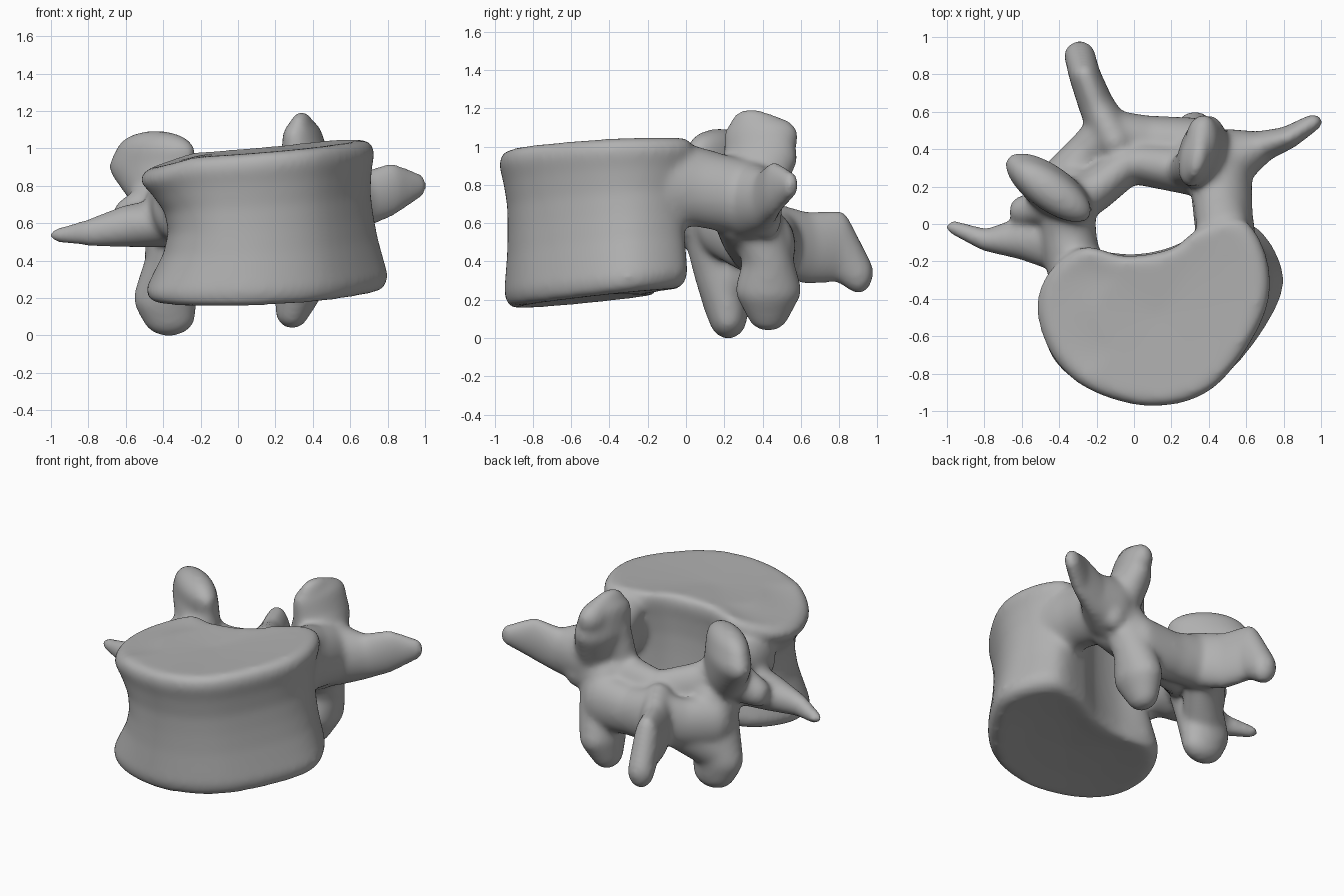
import bpy, bmesh, math
from mathutils import Matrix, Vector

cube = bpy.data.objects.get("Cube")
if cube:
    bpy.data.objects.remove(cube, do_unlink=True)

bone = bpy.data.materials.new("bone_grey")
bone.use_nodes = True
grey = (0.44, 0.44, 0.44, 1)
bone.diffuse_color = grey
bone.node_tree.nodes["Principled BSDF"].inputs["Base Color"].default_value = grey

bm = bmesh.new()


def closed_curve(points, steps=6):
    """Smooth closed loop through the points."""
    pts = [Vector(p) for p in points]
    n, out = len(pts), []
    for i in range(n):
        a, b, c, d = (pts[(i + k) % n] for k in (-1, 0, 1, 2))
        for s in range(steps):
            t = s / steps
            out.append(b + (c - a) * t / 2 + (a * 2 - b * 5 + c * 4 - d) * t**2 / 2
                       + (b * 3 - a - c * 3 + d) * t**3 / 2)
    return out


def limb(nodes, turn=0):
    """Chain of ellipsoids (centre, radii), each pair wrapped in a hull."""
    rot = Matrix.Rotation(math.radians(turn), 4, 'Z')
    for pair in zip(nodes, nodes[1:]):
        part = bmesh.new()
        for centre, radii in pair:
            m = Matrix.Translation(centre) @ rot @ Matrix.Diagonal((*radii, 1))
            bmesh.ops.create_uvsphere(part, u_segments=24, v_segments=14, radius=1, matrix=m)
        points = [v.co.copy() for v in part.verts]
        part.free()
        verts = [bm.verts.new(p) for p in points]
        hull = bmesh.ops.convex_hull(bm, input=verts)
        spare = {g for g in hull["geom_interior"] + hull["geom_unused"]
                 if isinstance(g, bmesh.types.BMVert)}
        bmesh.ops.delete(bm, geom=list(spare), context='VERTS')


# vertebral body: upper and lower outlines lofted through a waisted profile
upper = closed_curve([(.58, .03), (.71, -.2), (.69, -.5), (.44, -.87), (.12, -.98), (-.22, -.9),
                      (-.43, -.73), (-.53, -.48), (-.48, -.27), (-.28, -.12), (-.05, -.17),
                      (.2, -.13), (.35, -.02)])
lower = closed_curve([(.65, -.01), (.81, -.27), (.72, -.53), (.46, -.83), (.12, -.945), (-.22, -.89),
                      (-.44, -.73), (-.5, -.5), (-.43, -.28), (-.28, -.15), (0, -.16),
                      (.2, -.12), (.4, -.03)])
mid = Vector((.13, -.48))
profile = [(.03, .02), (.02, .5), (0, .9), (.03, .97), (.1, 1), (.2, .98), (.35, .95), (.5, .935),
           (.65, .93), (.8, .96), (.91, 1), (.97, .98), (1, .91), (.99, .5), (.98, .02)]
rings = []
for t, size in profile:
    ring = []
    for lo, up in zip(lower, upper):
        p = mid + (lo.lerp(up, t) - mid) * size
        p.x += .27 * max(0, -.1 - p.x) * math.sin(math.pi * t) ** 2
        bottom = .195 + .1 * (p.y + .5) + .03 * p.x
        top = .985 + .08 * p.x + .04 * (p.y + .5) - .25 * max(0, -.25 - p.x)
        ring.append(bm.verts.new((p.x, p.y, bottom + (top - bottom) * t)))
    rings.append(ring)
for a, b in zip(rings, rings[1:]):
    for i in range(len(a)):
        j = (i + 1) % len(a)
        bm.faces.new((a[i], a[j], b[j], b[i]))
bm.faces.new(list(reversed(rings[0])))
bm.faces.new(rings[-1])

# pedicles joining the body to the arch
limb([((.5, -.14, .81), (.16, .14, .23)), ((.475, .06, .78), (.16, .13, .2)),
      ((.46, .28, .74), (.17, .13, .2))])
limb([((.48, -.06, .92), (.14, .1, .11)), ((.45, .16, .84), (.14, .1, .13))])
limb([((-.31, -.28, .69), (.15, .12, .19)), ((-.35, -.06, .67), (.15, .13, .18)),
      ((-.36, .12, .7), (.15, .12, .18))])

# laminae closing the canal behind
limb([((.42, .28, .68), (.14, .15, .19)), ((.22, .3, .58), (.12, .13, .18)),
      ((.02, .33, .54), (.1, .12, .2))])
limb([((-.36, .1, .68), (.15, .12, .18)), ((-.21, .18, .6), (.11, .12, .18)),
      ((-.04, .32, .54), (.1, .12, .2))])

# sloping webs between the laminae, spinous root and lower processes
limb([((.32, .43, .48), (.12, .14, .19)), ((.08, .45, .48), (.12, .13, .16)),
      ((-.12, .48, .5), (.1, .13, .18))])
limb([((-.37, .24, .45), (.13, .13, .17)), ((-.25, .38, .46), (.11, .12, .16)),
      ((-.14, .5, .5), (.11, .12, .17))])
limb([((-.36, .24, .28), (.14, .12, .14)), ((-.2, .4, .42), (.1, .1, .13))])

# spinous process
limb([((-.1, .44, .52), (.12, .12, .19)), ((-.2, .63, .47), (.095, .1, .19)),
      ((-.265, .8, .48), (.085, .08, .19)), ((-.29, .9, .34), (.085, .08, .11))])

# superior articular processes
limb([((.42, .32, .74), (.17, .13, .17)), ((.36, .39, .94), (.2, .12, .13)),
      ((.345, .38, 1.06), (.19, .095, .1))], 72)
limb([((.34, .34, 1.1), (.12, .06, .1)), ((.36, .48, 1.05), (.11, .08, .1))], 75)
limb([((.28, .29, .72), (.1, .09, .14)), ((.31, .32, .95), (.085, .1, .13))])
limb([((-.38, .12, .72), (.19, .13, .14)), ((-.46, .2, .9), (.27, .12, .13)),
      ((-.44, .175, .98), (.25, .11, .115))], -35)

# inferior articular processes
limb([((.36, .36, .62), (.15, .14, .14)), ((.35, .43, .4), (.13, .13, .14)),
      ((.325, .43, .25), (.13, .175, .12)), ((.29, .43, .125), (.09, .11, .09))])
limb([((-.33, .15, .58), (.13, .17, .13)), ((-.36, .19, .38), (.14, .16, .14)),
      ((-.39, .21, .2), (.17, .125, .14)), ((-.37, .22, .105), (.145, .1, .11))])

# transverse processes
limb([((.5, .34, .72), (.15, .17, .2)), ((.66, .41, .72), (.11, .085, .15)),
      ((.82, .46, .78), (.07, .06, .145)), ((.96, .545, .8), (.05, .045, .07))])
limb([((.44, .4, .68), (.11, .09, .16)), ((.52, .42, .62), (.08, .08, .1))])
limb([((-.39, -.08, .6), (.14, .18, .13)), ((-.58, -.075, .585), (.11, .12, .115)),
      ((-.78, -.09, .55), (.08, .06, .075)), ((-.96, -.02, .535), (.05, .04, .04))], -8)
limb([((-.44, .1, .7), (.12, .1, .14)), ((-.6, .07, .64), (.07, .08, .09))])

# fuse everything into one smooth bone
bmesh.ops.recalc_face_normals(bm, faces=bm.faces[:])
mesh = bpy.data.meshes.new("vertebra")
bm.to_mesh(mesh)
bm.free()
mesh.materials.append(bone)
vertebra = bpy.data.objects.new("vertebra", mesh)
bpy.context.collection.objects.link(vertebra)
fuse = vertebra.modifiers.new("fuse", 'REMESH')
fuse.mode = 'VOXEL'
fuse.voxel_size = 0.016
fuse.use_smooth_shade = True
soften = vertebra.modifiers.new("soften", 'SMOOTH')
soften.factor = 0.5
soften.iterations = 22
